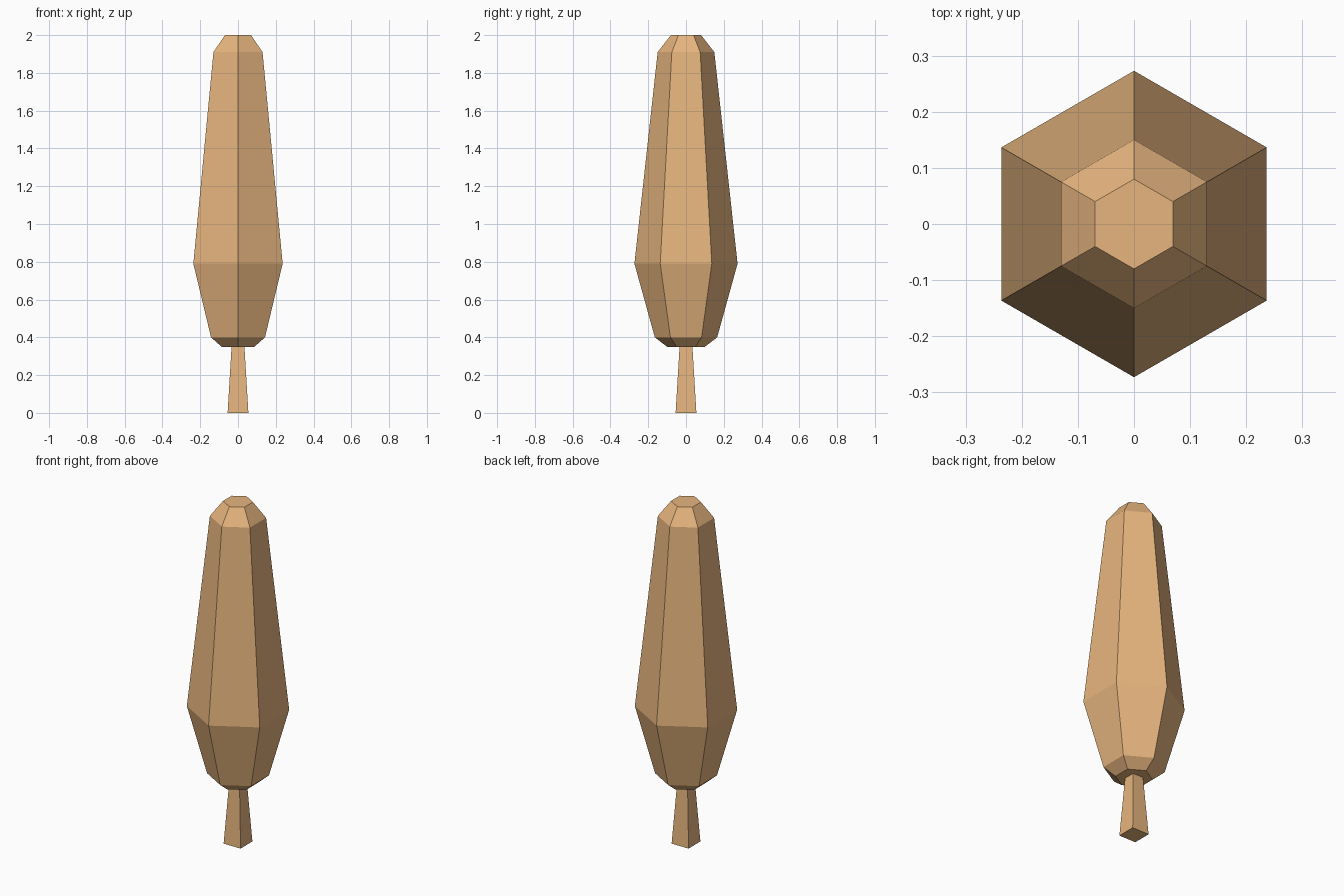
import bpy, bmesh
from math import pi, sin, cos, sqrt

if "Cube" in bpy.data.objects:
    bpy.data.objects.remove(bpy.data.objects["Cube"])

mat = bpy.data.materials.new("tan")
mat.diffuse_color = (0.79, 0.46, 0.21, 1)
mat.use_nodes = True
mat.node_tree.nodes["Principled BSDF"].inputs["Base Color"].default_value = mat.diffuse_color


def stacked_rings(name, sides, start, profile):
    """Closed flat-faced solid from (radius, z) rings."""
    bm = bmesh.new()
    rings = [[bm.verts.new((r * cos(start + 2 * pi * i / sides),
                            r * sin(start + 2 * pi * i / sides), z))
              for i in range(sides)] for r, z in profile]
    for low, high in zip(rings, rings[1:]):
        for i in range(sides):
            j = (i + 1) % sides
            bm.faces.new((low[i], low[j], high[j], high[i]))
    bm.faces.new(rings[0][::-1])
    bm.faces.new(rings[-1])
    mesh = bpy.data.meshes.new(name)
    bm.to_mesh(mesh)
    bm.free()
    mesh.materials.append(mat)
    obj = bpy.data.objects.new(name, mesh)
    bpy.context.collection.objects.link(obj)
    return obj


# Six-sided foliage, corners pointing along y
stacked_rings("tree_crown", 6, pi / 2,
              [(0.10, 0.35), (0.165, 0.40), (0.273, 0.79), (0.15, 1.91), (0.08, 2.0)])

# Square tapered trunk, sides facing the axes
stacked_rings("tree_trunk", 4, pi / 4,
              [(0.055 * sqrt(2), 0.0), (0.034 * sqrt(2), 0.35)])
